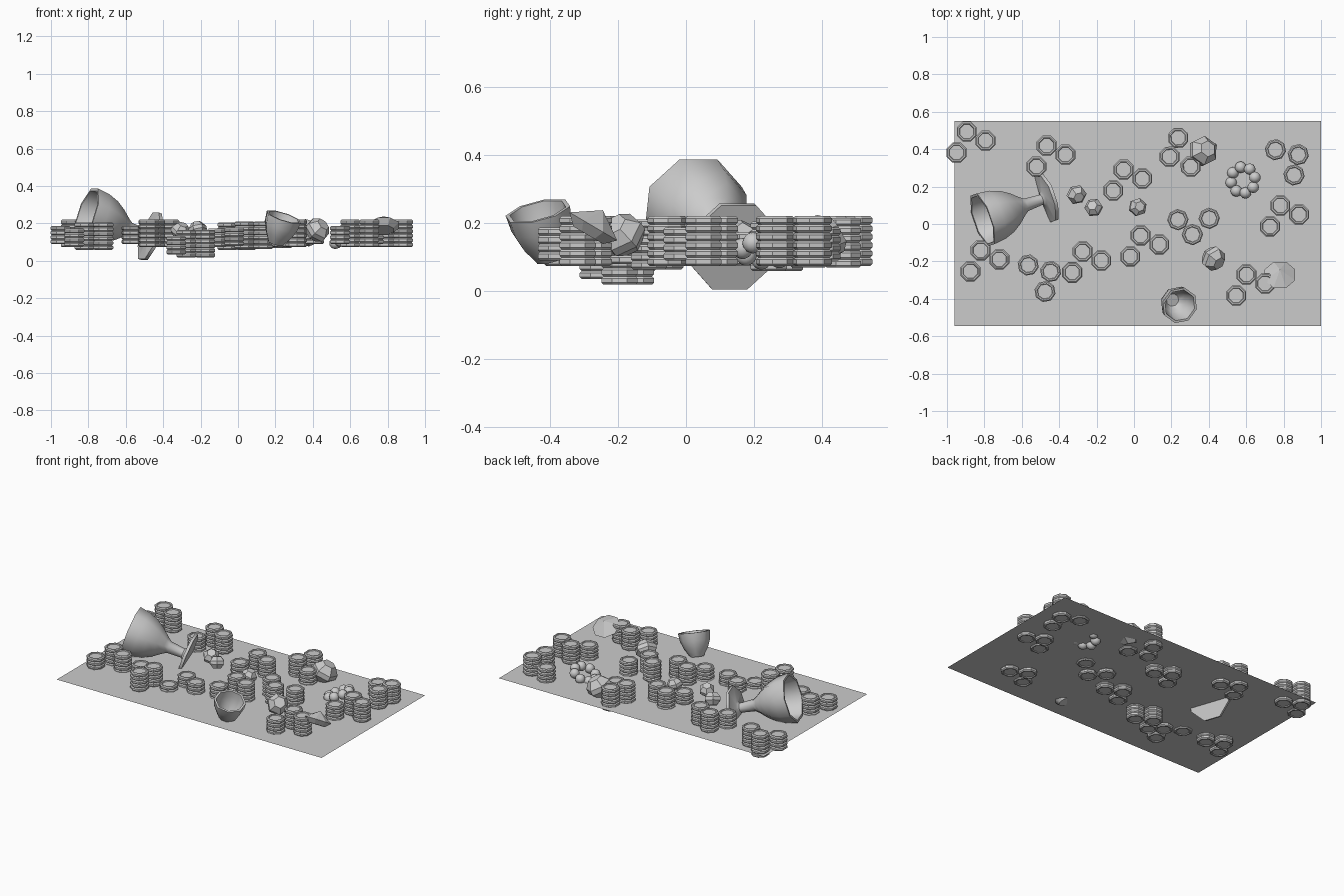
import bpy, bmesh, math
from mathutils import Vector, Matrix

if "Cube" in bpy.data.objects:
    bpy.data.objects.remove(bpy.data.objects["Cube"])


def add_lathe(bm, profile, sides, mat):
    """Revolve (radius, height) points round local z; ends with radius 0 are closed."""
    rings = []
    for r, z in profile:
        if r == 0:
            rings.append([bm.verts.new(mat @ Vector((0, 0, z)))])
        else:
            rings.append([bm.verts.new(mat @ Vector((r * math.cos(a), r * math.sin(a), z)))
                          for a in (2 * math.pi * (i + 0.5) / sides for i in range(sides))])
    for a, b in zip(rings, rings[1:]):
        for i in range(sides):
            j = (i + 1) % sides
            q = [a[i % len(a)], a[j % len(a)], b[j % len(b)], b[i % len(b)]]
            bm.faces.new(list(dict.fromkeys(q)))


def finish(name, bm, smooth=None):
    bmesh.ops.recalc_face_normals(bm, faces=bm.faces)
    me = bpy.data.meshes.new(name)
    bm.to_mesh(me)
    bm.free()
    ob = bpy.data.objects.new(name, me)
    bpy.context.collection.objects.link(ob)
    if smooth:
        bpy.ops.object.select_all(action='DESELECT')
        ob.select_set(True)
        bpy.context.view_layer.objects.active = ob
        bpy.ops.object.shade_smooth_by_angle(angle=math.radians(smooth))
    return ob


def aim(pos, axis):
    return Matrix.Translation(pos) @ Vector(axis).to_track_quat('Z', 'Y').to_matrix().to_4x4()


def lathe(name, profile, sides, mat, smooth=None):
    bm = bmesh.new()
    add_lathe(bm, profile, sides, mat)
    return finish(name, bm, smooth)


# ground sheet
bm = bmesh.new()
vs = [bm.verts.new((x, y, 0.098)) for x, y in
      ((-0.96, -0.545), (1, -0.545), (1, 0.55), (-0.96, 0.55))]
bm.faces.new(vs)
finish("ground_sheet", bm)

# coin stacks: one trio mesh (6, 6 and 4 coins), repeated
H = 0.0243
COIN = [(0, H * .75), (.04, H * .75), (.043, H), (.051, H), (.0575, H * .75),
        (.0575, H * .25), (.051, 0), (.043, 0), (.04, H * .2), (0, H * .2)]
bm = bmesh.new()
for x, y, z, n in ((0, 0, .074, 6), (.1, -.048, .074, 6), (-.055, -.112, .09, 4)):
    for k in range(n):
        add_lathe(bm, COIN, 8, Matrix.Translation((x, y, z + k * H)))
trio = finish("coin_stacks", bm)
places = [(-.894, .494, 0, 0), (-.467, .419, 0, 0), (-.056, .291, -.015, 0),
          (.19, .36, -.005, 91), (.878, .371, 0, -76), (.782, .099, 0, 0),
          (.312, -.056, 0, 160), (-.82, -.141, -.015, 0), (-.446, -.254, 0, -80),
          (-.275, -.147, -.055, 0), (.035, -.061, -.01, 0), (.601, -.27, 0, 0)]
for i, (x, y, z, rot) in enumerate(places):
    ob = trio
    if i:
        ob = trio.copy()
        bpy.context.collection.objects.link(ob)
    ob.location = (x, y, z)
    ob.rotation_euler.z = math.radians(rot)

# fallen goblet, axis running from rim to foot
GOBLET = [(0, .2), (.06, .18), (.105, .13), (.13, .07), (.14, 0), (.155, 0),
          (.147, .07), (.126, .13), (.092, .185), (.055, .23), (.038, .255),
          (.03, .35), (.045, .362), (.141, .37), (.141, .388), (0, .388)]
lathe("goblet", GOBLET, 8, aim((-.81, .022, .25), (.343, .118, -.12)), 50)

# tilted cup
CUP = [(0, -.13), (.035, -.13), (.062, -.09), (.08, -.04), (.086, 0), (.099, 0),
       (.093, -.05), (.074, -.1), (.05, -.138), (.042, -.152), (0, -.152)]
lathe("cup", CUP, 8, aim((.245, -.435, .235), (.3, -.22, .93)), 50)

# brilliant-cut gem, point upward
lathe("pointed_gem", [(0, .055), (.088, 0), (.055, -.03), (0, -.03)], 8,
      aim((.78, -.272, .19), (0, .5, .85)))

# faceted gems
for i, (x, y, z, r, axis) in enumerate((
        (.37, .39, .15, .08, (.4, .2, .85)), (.425, -.185, .165, .068, (.6, -.5, .6)),
        (.02, .09, .145, .049, (.3, .1, .9)), (-.216, .088, .17, .049, (-.2, .3, .9)),
        (-.307, .157, .16, .053, (.3, -.4, .85)))):
    prof = [(0, .75 * r), (.55 * r, .75 * r), (r, .2 * r), (r, -.2 * r),
            (.55 * r, -.75 * r), (0, -.75 * r)]
    lathe("faceted_gem_%d" % (i + 1), prof, 6, aim((x, y, z), axis))

# bead bracelet
bm = bmesh.new()
tilt = Matrix.Translation((.583, .235, .12)) @ Matrix.Rotation(math.radians(-22), 4, 'Y')
for k in range(8):
    a = 2 * math.pi * k / 8 + .2
    m = tilt @ Matrix.Translation((.07 * math.cos(a), .07 * math.sin(a), 0))
    bmesh.ops.create_uvsphere(bm, u_segments=12, v_segments=8, radius=.031, matrix=m)
finish("bead_bracelet", bm, 60)
